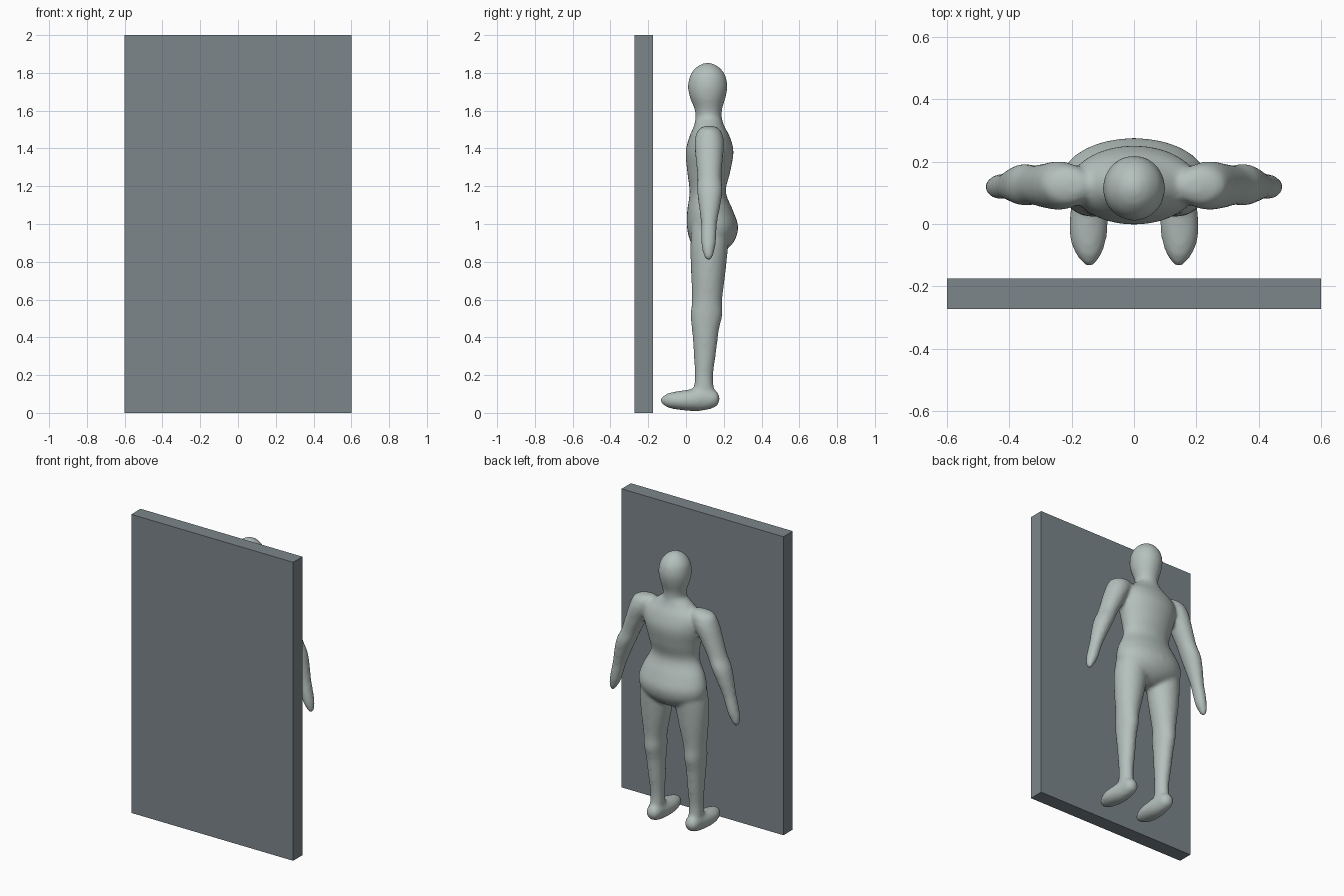
import bpy, bmesh, math
from mathutils import Vector

cube = bpy.data.objects.get("Cube")
if cube:
    bpy.data.objects.remove(cube, do_unlink=True)


def material(name, rgb):
    m = bpy.data.materials.new(name)
    m.use_nodes = True
    m.diffuse_color = (*rgb, 1)
    m.node_tree.nodes["Principled BSDF"].inputs["Base Color"].default_value = (*rgb, 1)
    return m


def add_object(name, bm, mat):
    mesh = bpy.data.meshes.new(name)
    bm.to_mesh(mesh)
    bm.free()
    mesh.materials.append(mat)
    obj = bpy.data.objects.new(name, mesh)
    bpy.context.collection.objects.link(obj)
    return obj


def smooth_path(rows, steps=5):
    """Catmull-Rom interpolation through the section rows."""
    out = []
    for i in range(len(rows) - 1):
        quad = [rows[max(i - 1, 0)], rows[i], rows[i + 1], rows[min(i + 2, len(rows) - 1)]]
        for s in range(steps):
            t = s / steps
            out.append([0.5 * (2 * b + (c - a) * t + (2 * a - 5 * b + 4 * c - d) * t * t
                               + (3 * b - a - 3 * c + d) * t ** 3)
                        for a, b, c, d in zip(*quad)])
    return out + [list(rows[-1])]


def loft(bm, rows, side=1, along_y=False, sides=28):
    """Elliptical sections: centre x, y, z, then half width and half depth."""
    rings = []
    for x, y, z, a, b in smooth_path(rows):
        a, b = max(a, 0.004), max(b, 0.004)
        ring = []
        for k in range(sides):
            u, v = a * math.cos(math.tau * k / sides), b * math.sin(math.tau * k / sides)
            offset = Vector((u, 0, v)) if along_y else Vector((u, v, 0))
            p = Vector((x, y, z)) + offset
            ring.append(bm.verts.new((p.x * side, p.y, p.z)))
        rings.append(ring)
    faces = [bm.faces.new(rings[0]), bm.faces.new(rings[-1])]
    for lo, hi in zip(rings, rings[1:]):
        for k in range(sides):
            n = (k + 1) % sides
            faces.append(bm.faces.new((lo[k], lo[n], hi[n], hi[k])))
    bmesh.ops.recalc_face_normals(bm, faces=faces)


slate = material("slate grey", (0.20, 0.24, 0.26))
pale = material("pale grey green", (0.46, 0.53, 0.51))

# Upright panel in front of the figure
bm = bmesh.new()
bmesh.ops.create_cube(bm, size=1)
bmesh.ops.scale(bm, vec=(1.2, 0.098, 2), verts=bm.verts)
bmesh.ops.translate(bm, vec=(0, -0.224, 1), verts=bm.verts)
add_object("panel", bm, slate)

torso = [(0, .13, .84, .04, .04), (0, .132, .87, .14, .09), (0, .14, .92, .215, .122),
         (0, .14, .99, .235, .136), (0, .128, 1.07, .215, .122), (0, .115, 1.17, .168, .096),
         (0, .12, 1.27, .18, .113), (0, .125, 1.38, .205, .127), (0, .125, 1.46, .2, .108),
         (0, .122, 1.52, .13, .08), (0, .12, 1.56, .078, .07)]
head = [(0, .12, 1.48, .1, .08), (0, .12, 1.56, .074, .07), (0, .118, 1.61, .077, .074),
        (0, .115, 1.67, .094, .095), (0, .115, 1.73, .1, .105), (0, .115, 1.79, .088, .092),
        (0, .115, 1.835, .051, .055), (0, .115, 1.855, .01, .01)]
leg = [(.13, .13, .99, .09, .1), (.13, .123, .88, .105, .1), (.138, .118, .75, .093, .092),
       (.147, .112, .6, .069, .08), (.148, .108, .52, .063, .085), (.148, .103, .44, .057, .072),
       (.145, .1, .32, .05, .06), (.143, .095, .2, .043, .049), (.143, .095, .13, .043, .052),
       (.143, .1, .07, .04, .05)]
foot = [(.143, .178, .075, .01, .012), (.143, .16, .075, .04, .042), (.143, .1, .075, .052, .062),
        (.145, .03, .068, .061, .058), (.147, -.04, .066, .06, .05),
        (.145, -.1, .066, .04, .037), (.143, -.138, .066, .008, .01)]
arm = [(.19, .123, 1.52, .03, .02), (.21, .123, 1.5, .075, .058), (.235, .123, 1.44, .08, .078),
       (.275, .123, 1.35, .07, .073), (.318, .124, 1.25, .06, .064), (.35, .126, 1.18, .06, .068),
       (.378, .125, 1.1, .052, .058), (.405, .122, 1.01, .042, .044), (.425, .12, .94, .038, .042),
       (.44, .119, .88, .035, .037), (.455, .119, .83, .022, .025), (.46, .119, .805, .008, .01)]

# Standing figure: overlapping lofts fused into one smooth body
bm = bmesh.new()
loft(bm, torso)
loft(bm, head)
for side in (1, -1):
    loft(bm, leg, side)
    loft(bm, arm, side)
    loft(bm, foot, side, along_y=True)
figure = add_object("figure", bm, pale)

fuse = figure.modifiers.new("fuse", "REMESH")
fuse.mode = "VOXEL"
fuse.voxel_size = 0.011
fuse.use_smooth_shade = True
soften = figure.modifiers.new("soften", "SMOOTH")
soften.factor = 0.5
soften.iterations = 10
for poly in figure.data.polygons:
    poly.use_smooth = True
